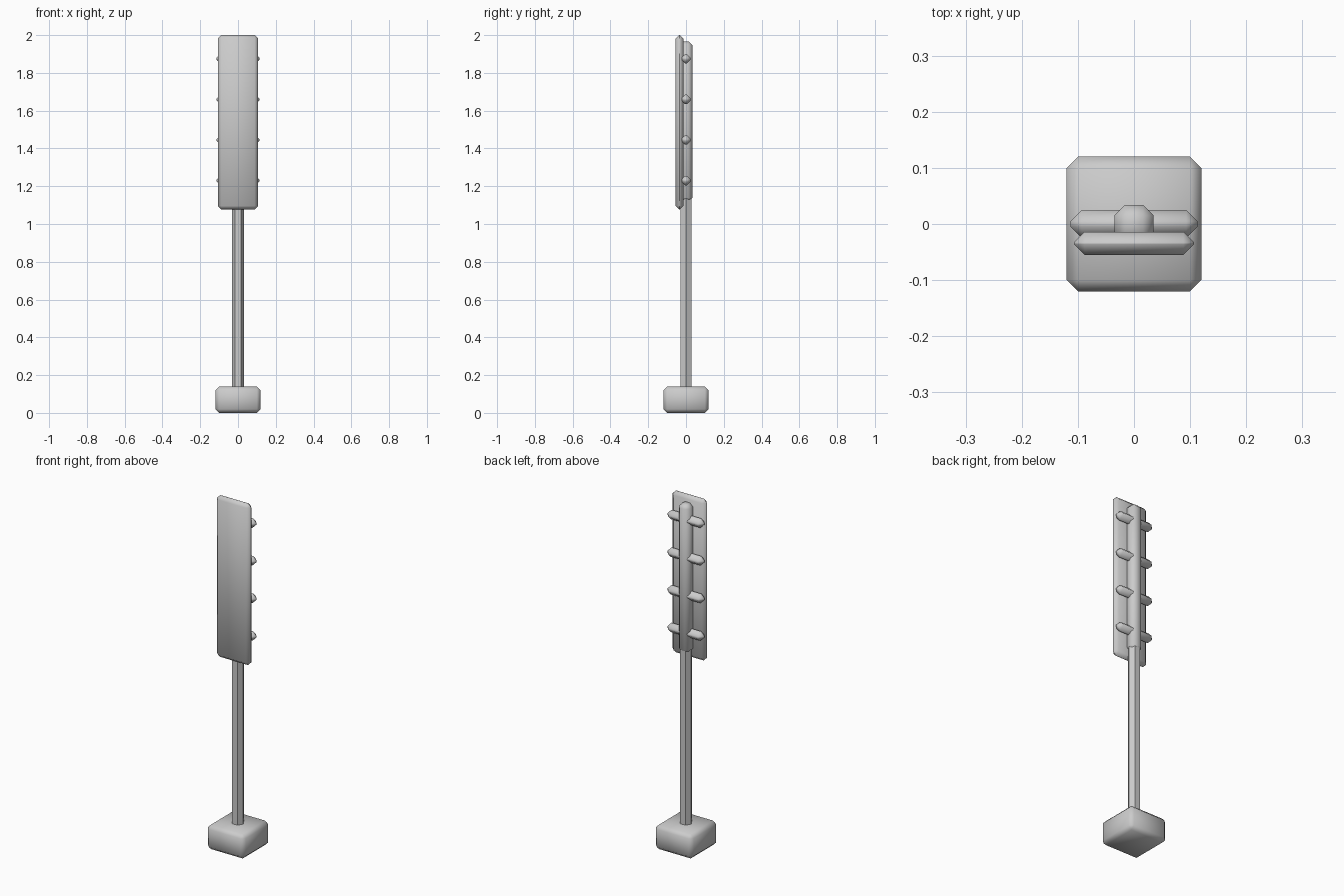
import bpy, math

if "Cube" in bpy.data.objects:
    bpy.data.objects.remove(bpy.data.objects["Cube"])


def bevel_box(name, lo, hi, width):
    """Chamfered, smooth-shaded box between two corners."""
    center = [(a + b) / 2 for a, b in zip(lo, hi)]
    bpy.ops.mesh.primitive_cube_add(size=1, location=center)
    ob = bpy.context.object
    ob.name = name
    ob.scale = [b - a for a, b in zip(lo, hi)]
    bpy.ops.object.transform_apply(location=False, rotation=False, scale=True)
    bev = ob.modifiers.new("chamfer", 'BEVEL')
    bev.width = width
    bev.segments = 1
    bev.limit_method = 'NONE'
    bpy.ops.object.modifier_apply(modifier=bev.name)
    bpy.ops.object.shade_smooth_by_angle(angle=math.radians(58))
    return ob


# foot block
bevel_box("base", (-0.12, -0.12, 0), (0.12, 0.12, 0.14), 0.02)

# hexagonal pole with corners on the x axis
z0, z1 = 0.1, 1.16
bpy.ops.mesh.primitive_cylinder_add(vertices=6, radius=0.033, depth=z1 - z0,
                                    location=(0, 0, (z0 + z1) / 2),
                                    rotation=(0, 0, math.pi / 6))
bpy.context.object.name = "pole"

# thick spine behind the panel
bevel_box("spine", (-0.035, -0.034, 1.12), (0.035, 0.034, 1.965), 0.019)

# front panel
bevel_box("panel", (-0.107, -0.055, 1.077), (0.107, -0.014, 2.0), 0.019)

# cross bars through the spine
for i in range(4):
    z = 1.23 + i * 0.215
    bevel_box(f"cross_bar_{i + 1}", (-0.113, -0.025, z - 0.025),
              (0.113, 0.025, z + 0.025), 0.02)
